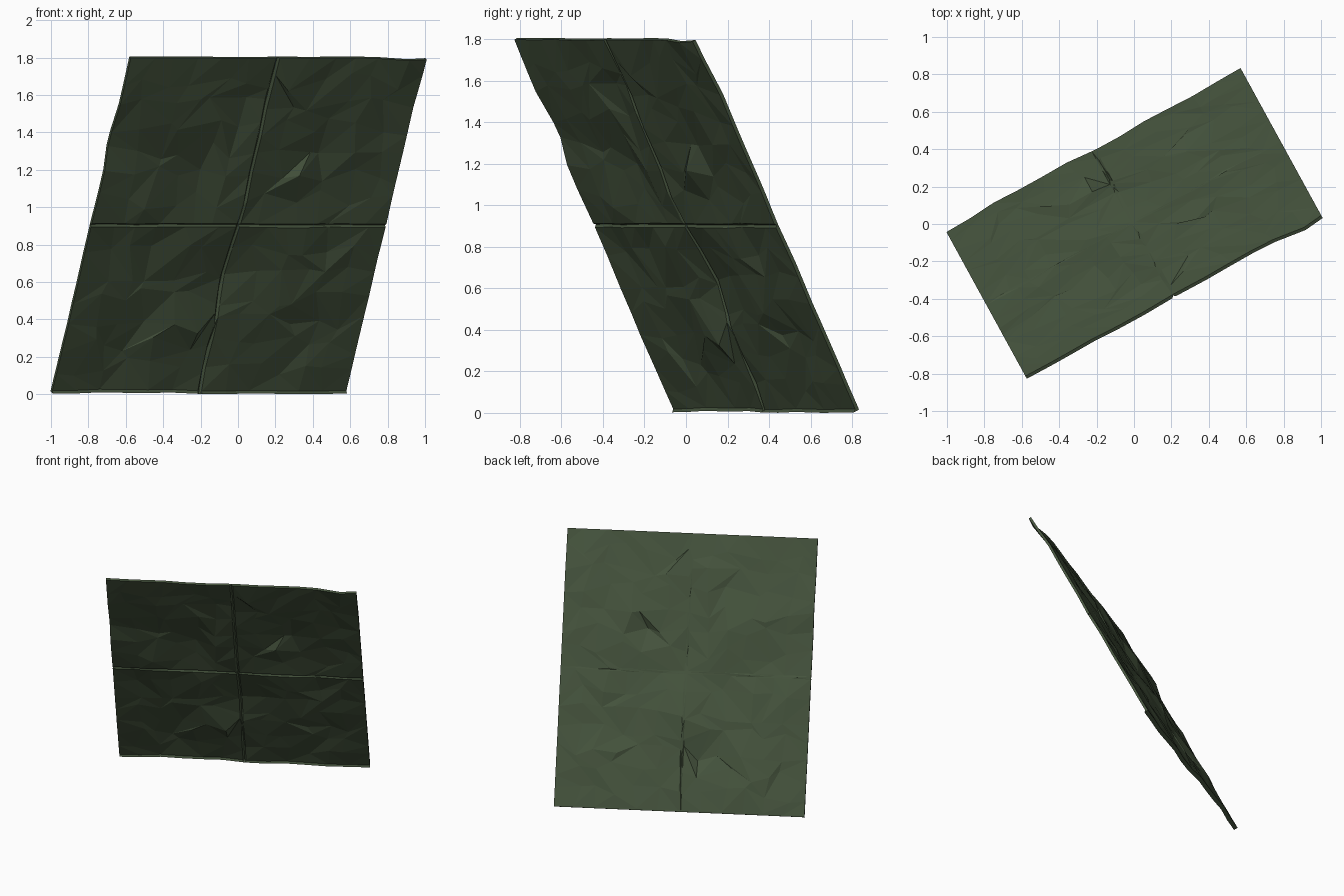
import bpy, bmesh, math, random
from mathutils import Vector, noise

random.seed(4)
if "Cube" in bpy.data.objects:
    bpy.data.objects.remove(bpy.data.objects["Cube"])

# Sheet frame: across, along, and the normal of the front side
ACROSS = Vector((0.875, 0.488, 0)).normalized()
ALONG = Vector((0.212, -0.387, 0.9)).normalized()
NORMAL = ACROSS.cross(ALONG).normalized()
HALF_W, HALF_H = 0.9, 0.997
HALF_THICK, GROOVE, LIP = 0.009, 0.011, 0.012

# Larger dents and peaks: across, along, height, radius
DENTS = [(0.33, 0.27, 0.045, 0.09), (0.36, 0.42, -0.03, 0.12),
         (0.80, 0.98, 0.035, 0.14), (-0.12, -0.55, 0.03, 0.1),
         (0.0, -0.38, -0.035, 0.2), (0.0, -0.80, -0.02, 0.1),
         (-0.9, 0.5, -0.025, 0.1), (-0.5, -0.6, -0.025, 0.12),
         (-0.55, -0.92, -0.025, 0.18), (-0.2, -0.95, -0.02, 0.15),
         (0.35, -0.95, -0.015, 0.12), (-0.3, 0.35, -0.025, 0.18)]


def stations(half, count):
    """Grid lines mirrored about a central fold line."""
    side = [GROOVE + (half - GROOVE) * i / count for i in range(count + 1)]
    return [-s for s in reversed(side)] + [0.0] + side


def crumple(u, v):
    """Height of the crumpled surface above the flat sheet."""
    a, b = abs(u) / HALF_W, abs(v) / HALF_H
    calm = 0.3 + 0.7 * min(1, 4 * min(1 - a, 1 - b))
    waves = noise.noise(Vector((2.6 * u + 2 * v, 2.4 * v - u, 3.1)))
    waves += 0.4 * noise.noise(Vector((6 * u, 5 * v + 3 * u, 7.7)))
    waves -= noise.noise(Vector((0, 0, 3.1)))
    h = 0.03 * calm * waves - 0.16 * a * (1 - a) * b * (1 - b)
    for du, dv, height, radius in DENTS:
        h += height * math.exp(-((u - du) ** 2 + (v - dv) ** 2) / radius ** 2)
    return h


def build_sheet():
    us, vs = stations(HALF_W, 6), stations(HALF_H, 7)
    vs.insert(1, vs[0] + LIP)            # narrow turned lip at the lower hem
    nu, nv = len(us), len(vs)
    mid_u, mid_v = us.index(0.0), vs.index(0.0)
    bm = bmesh.new()
    front, back = {}, {}
    for i, u in enumerate(us):
        for j, v in enumerate(vs):
            # irregular facets between the straight folds and hems
            fu, fv = u, v
            loose_u = 0 < i < nu - 1 and abs(i - mid_u) > 1
            loose_v = 1 < j < nv - 1 and abs(j - mid_v) > 1
            if loose_u and j > 1:
                fu += random.uniform(-0.055, 0.055)
            if loose_v:
                fv += random.uniform(-0.055, 0.055)
            h = crumple(fu, fv)
            if loose_u and loose_v:
                h += random.uniform(-0.009, 0.009)
            p = ACROSS * fu + ALONG * fv + NORMAL * h
            in_groove = i == mid_u or j == mid_v
            lift = LIP if j == 0 else (-0.011 if in_groove else 0)
            front[i, j] = bm.verts.new(p + NORMAL * (HALF_THICK + lift))
            back[i, j] = bm.verts.new(p - NORMAL * HALF_THICK)

    # front and back layers, split along random diagonals
    for i in range(nu - 1):
        for j in range(nv - 1):
            ring = [(i, j), (i + 1, j), (i + 1, j + 1), (i, j + 1)]
            k = random.choice((0, 1))
            ring = ring[k:] + ring[:k]
            for tri in (ring[:3], [ring[0], ring[2], ring[3]]):
                bm.faces.new([front[c] for c in tri])
                bm.faces.new([back[c] for c in reversed(tri)])

    # rim joining the two layers
    rim = [(i, 0) for i in range(nu - 1)]
    rim += [(nu - 1, j) for j in range(nv - 1)]
    rim += [(i, nv - 1) for i in range(nu - 1, 0, -1)]
    rim += [(0, j) for j in range(nv - 1, 0, -1)]
    for c, d in zip(rim, rim[1:] + rim[:1]):
        bm.faces.new([front[d], front[c], back[c], back[d]])

    bmesh.ops.recalc_face_normals(bm, faces=bm.faces)
    low = min(v.co.z for v in bm.verts)
    bmesh.ops.translate(bm, verts=bm.verts, vec=(0, 0, -low))
    mesh = bpy.data.meshes.new("folded_sheet")
    bm.to_mesh(mesh)
    bm.free()
    obj = bpy.data.objects.new("folded_sheet", mesh)
    bpy.context.collection.objects.link(obj)
    return obj


# Dark olive cloth
cloth = bpy.data.materials.new("olive_cloth")
cloth.use_nodes = True
color = (0.060, 0.088, 0.047, 1)
cloth.diffuse_color = color
shader = next(n for n in cloth.node_tree.nodes if n.type == "BSDF_PRINCIPLED")
shader.inputs["Base Color"].default_value = color
shader.inputs["Roughness"].default_value = 0.9

sheet = build_sheet()
sheet.data.materials.append(cloth)
